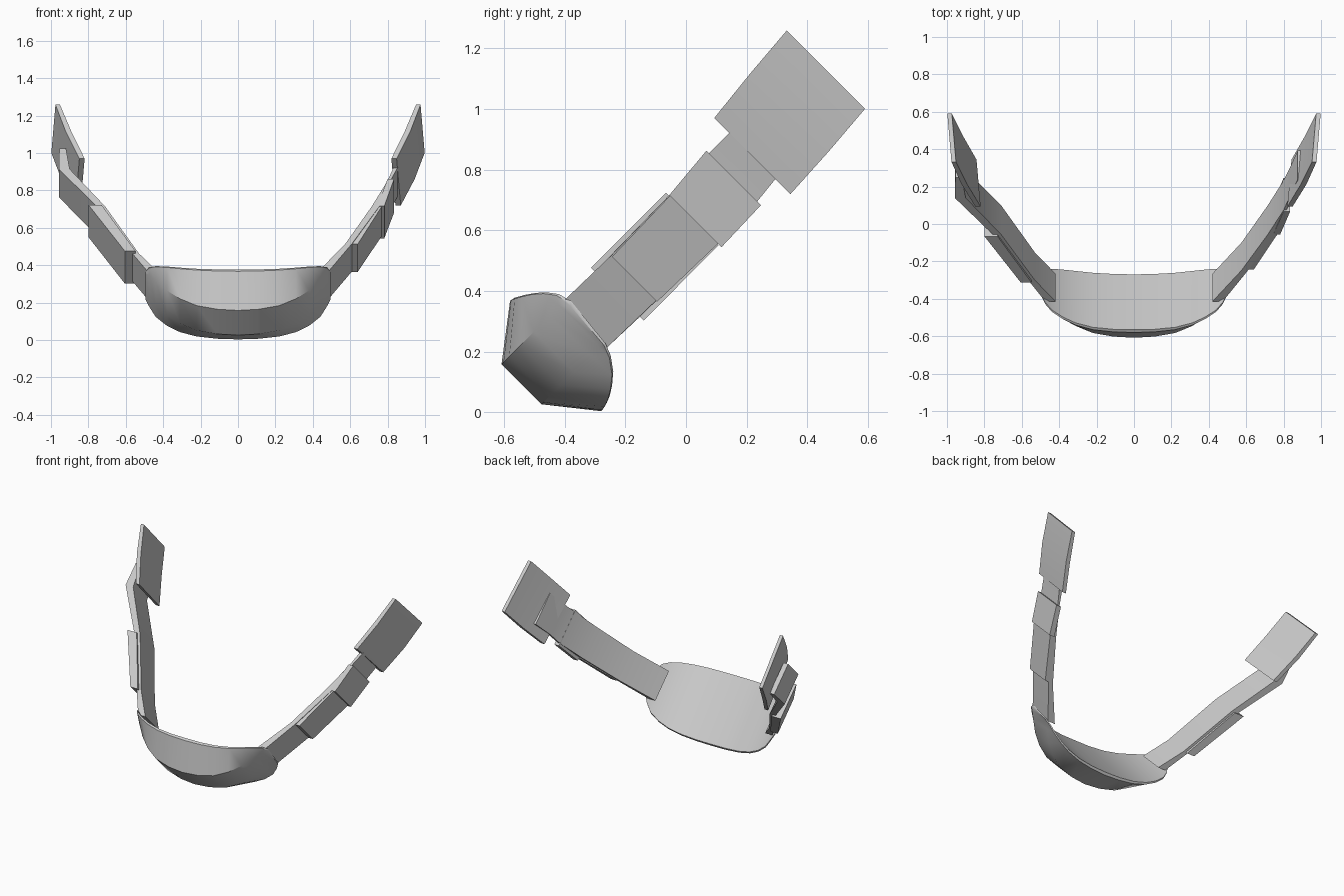
import bpy, math

S = math.sqrt(0.5)
grey = bpy.data.materials.new("plain grey")
grey.diffuse_color = (0.6, 0.6, 0.6, 1)


def pt(x, u, v):
    # u runs up and back along the strap, v runs across its width
    return (x, (u - v) * S, (u + v) * S)


def loft(name, rings, angle=30):
    """Skin closed rings of points and cap both ends."""
    n = len(rings[0])
    verts = [p for r in rings for p in r]
    faces = [(i * n + j, i * n + (j + 1) % n, (i + 1) * n + (j + 1) % n, (i + 1) * n + j)
             for i in range(len(rings) - 1) for j in range(n)]
    faces += [tuple(reversed(range(n))), tuple(range(len(verts) - n, len(verts)))]
    me = bpy.data.meshes.new(name)
    me.from_pydata(verts, [], faces)
    me.materials.append(grey)
    ob = bpy.data.objects.new(name, me)
    bpy.context.collection.objects.link(ob)
    bpy.ops.object.select_all(action='DESELECT')
    ob.select_set(True)
    bpy.context.view_layer.objects.active = ob
    bpy.ops.object.mode_set(mode='EDIT')
    bpy.ops.mesh.select_all(action='SELECT')
    bpy.ops.mesh.normals_make_consistent(inside=False)
    bpy.ops.object.mode_set(mode='OBJECT')
    bpy.ops.object.shade_smooth_by_angle(angle=math.radians(angle))
    return ob


def band(name, side, stations, tilt=0.0):
    """Flat strip; stations are (u, inner x, outer x, low v, high v)."""
    rings = [[pt(side * (a + tilt), u, lo), pt(side * (b + tilt), u, lo),
              pt(side * b, u, hi), pt(side * a, u, hi)]
             for u, a, b, lo, hi in stations]
    return loft(name, rings)


# Chin cup: x, top rim (u, v), band edges (u, u), bottom rim (u, v)
half = [
    (0.00, -0.150, 0.670, -0.318, -0.318, -0.195, 0.200),
    (0.11, -0.147, 0.669, -0.309, -0.309, -0.190, 0.200),
    (0.22, -0.135, 0.664, -0.282, -0.282, -0.176, 0.203),
    (0.31, -0.113, 0.652, -0.230, -0.230, -0.152, 0.212),
    (0.38, -0.085, 0.634, -0.168, -0.168, -0.122, 0.230),
    (0.44, -0.055, 0.608, -0.095, -0.090, -0.085, 0.260),
    (0.475, -0.030, 0.575, -0.046, -0.050, -0.052, 0.305),
    (0.495, -0.018, 0.530, -0.022, -0.034, -0.036, 0.345),
]
rings = []
for side, rows in ((-1, half[:0:-1]), (1, half)):
    for x, tu, tv, bu, bl, lu, lv in rows:
        up, low = min(0.542, tv - 0.012), max(0.355, lv + 0.012)
        t = 0.018 * (1 - 0.5 * x / 0.5)
        rings.append([pt(side * x, tu, tv), pt(side * x, bu, up), pt(side * x, bl, low),
                      pt(side * x, lu, lv), pt(side * x, lu + t, lv + 0.004),
                      pt(side * x, tu + t, tv - 0.004)])
loft("chin_cup", rings, 35)

# Right strap with two stepped pads
band("right_strap", 1, [
    (-0.04, 0.42, 0.475, 0.335, 0.545), (0.19, 0.575, 0.61, 0.33, 0.54),
    (0.465, 0.715, 0.755, 0.325, 0.545), (0.655, 0.80, 0.815, 0.325, 0.55),
    (0.75, 0.83, 0.852, 0.335, 0.55), (0.89, 0.875, 0.902, 0.335, 0.555)])
band("right_lower_pad", 1, [(0.19, 0.595, 0.64, 0.325, 0.535), (0.467, 0.735, 0.768, 0.318, 0.542)])
band("right_upper_pad", 1, [(0.467, 0.745, 0.782, 0.302, 0.545), (0.657, 0.80, 0.835, 0.308, 0.562)])

# Left strap, kinked where it meets the end plate, with one thick pad
band("left_strap", -1, [
    (-0.04, 0.42, 0.475, 0.335, 0.545), (0.115, 0.53, 0.565, 0.33, 0.54),
    (0.465, 0.71, 0.755, 0.325, 0.545), (0.745, 0.90, 0.958, 0.335, 0.548),
    (0.90, 0.92, 0.955, 0.335, 0.55)])
band("left_pad", -1, [(0.115, 0.548, 0.605, 0.312, 0.558), (0.465, 0.73, 0.80, 0.314, 0.558)])

# End plates
for side, label in ((1, "right"), (-1, "left")):
    band(label + "_end_plate", side, [
        (0.752, 0.82, 0.848, 0.265, 0.62), (0.94, 0.892, 0.922, 0.275, 0.64),
        (1.125, 0.952, 0.976, 0.29, 0.655)], 0.022)
